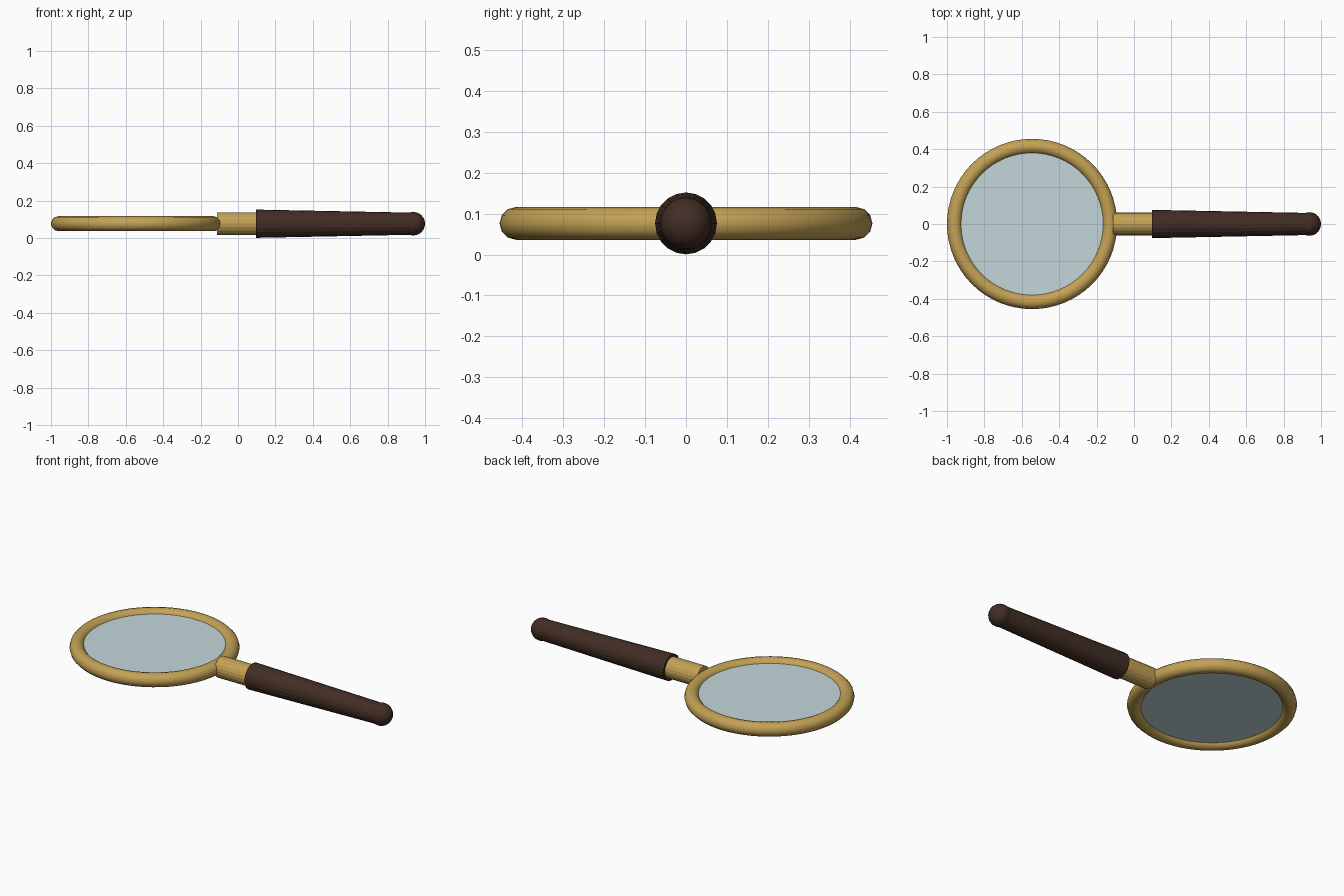
import bpy, math

if "Cube" in bpy.data.objects:
    bpy.data.objects.remove(bpy.data.objects["Cube"])

Z = 0.076          # height of the common axis
LENS_X = -0.545    # centre of the lens


def material(name, rgba):
    m = bpy.data.materials.new(name)
    m.diffuse_color = rgba
    m.use_nodes = True
    m.node_tree.nodes["Principled BSDF"].inputs["Base Color"].default_value = m.diffuse_color
    return m


brass = material("brass", (0.55, 0.36, 0.09, 1))
wood = material("dark_wood", (0.055, 0.027, 0.018, 1))
glass = material("glass", (0.55, 0.68, 0.70, 0.5))


def finish(name, mat, smooth=None):
    ob = bpy.context.object
    ob.name = name
    ob.data.materials.append(mat)
    if smooth:
        bpy.ops.object.shade_smooth_by_angle(angle=math.radians(smooth))
    return ob


def rod(name, mat, x0, x1, r0, r1, sides):
    # tapered round bar lying along x
    bpy.ops.mesh.primitive_cone_add(
        vertices=sides, radius1=r0, radius2=r1, depth=x1 - x0,
        location=((x0 + x1) / 2, 0, Z), rotation=(0, math.pi / 2, 0))
    return finish(name, mat)


# Rim around the lens
bpy.ops.mesh.primitive_torus_add(
    major_radius=0.415, minor_radius=0.04, major_segments=64,
    minor_segments=12, location=(LENS_X, 0, Z))
finish("rim", brass, 40)

# Lens disc
bpy.ops.mesh.primitive_cylinder_add(
    vertices=64, radius=0.385, depth=0.036, location=(LENS_X, 0, Z))
finish("lens", glass, 40)

# Metal collar and tapered grip
rod("collar", brass, -0.112, 0.12, 0.061, 0.061, 20)
rod("grip", wood, 0.095, 0.935, 0.0755, 0.059, 20)

# Rounded end of the grip
bpy.ops.mesh.primitive_uv_sphere_add(
    segments=20, ring_count=12, radius=0.063, location=(0.937, 0, Z))
finish("end_knob", wood, 40)
